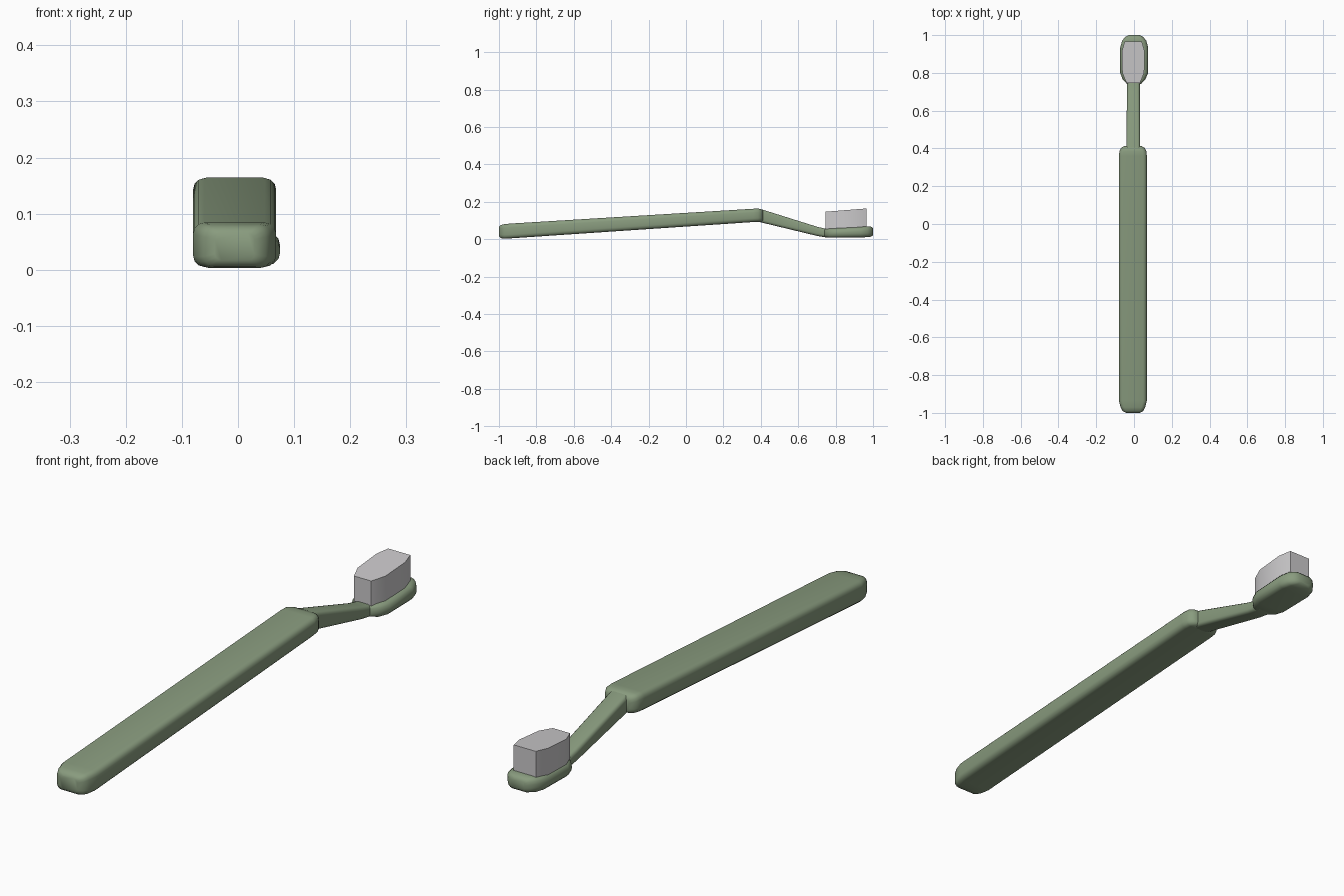
import bpy, bmesh, math

cube = bpy.data.objects.get("Cube")
if cube:
    bpy.data.objects.remove(cube, do_unlink=True)


def material(name, color):
    m = bpy.data.materials.new(name)
    m.use_nodes = True
    m.diffuse_color = color
    m.node_tree.nodes["Principled BSDF"].inputs["Base Color"].default_value = color
    return m


def finish(name, bm, mat, angle):
    bmesh.ops.recalc_face_normals(bm, faces=bm.faces)
    mesh = bpy.data.meshes.new(name)
    bm.to_mesh(mesh)
    bm.free()
    mesh.materials.append(mat)
    obj = bpy.data.objects.new(name, mesh)
    bpy.context.collection.objects.link(obj)
    bpy.ops.object.select_all(action='DESELECT')
    obj.select_set(True)
    bpy.context.view_layer.objects.active = obj
    bpy.ops.object.shade_smooth_by_angle(angle=math.radians(angle))
    return obj


def section(y, cx, half, low, high, r):
    """Rounded rectangle across the brush, four points per corner."""
    cz, hz = (low + high) / 2, (high - low) / 2
    r = min(r, half, hz)
    points = []
    for q, (sx, sz) in enumerate([(1, 1), (-1, 1), (-1, -1), (1, -1)]):
        for k in range(4):
            a = math.pi / 2 * (q + k / 3)
            points.append((cx + sx * (half - r) + r * math.cos(a), y,
                           cz + sz * (hz - r) + r * math.sin(a)))
    return points


def loft(name, stations, mat):
    bm = bmesh.new()
    rings = [[bm.verts.new(p) for p in section(*s)] for s in stations]
    for a, b in zip(rings, rings[1:]):
        for i in range(len(a)):
            j = (i + 1) % len(a)
            bm.faces.new((a[i], a[j], b[j], b[i]))
    bm.faces.new(rings[0])
    bm.faces.new(rings[-1])
    return finish(name, bm, mat, 50)


green = material("sage green", (0.25, 0.33, 0.21, 1))
grey = material("bristle grey", (0.6, 0.59, 0.6, 1))

# Handle, neck and head: y, centre x, half width, bottom, top, corner radius
loft("handle", [
    (-1.0, -0.006, 0.035, 0.016, 0.066, 0.012),
    (-0.99, -0.006, 0.055, 0.006, 0.076, 0.018),
    (-0.97, -0.006, 0.065, 0.003, 0.081, 0.02),
    (-0.935, -0.006, 0.074, 0.005, 0.084, 0.02),
    (0.36, -0.006, 0.074, 0.092, 0.163, 0.02),
    (0.385, -0.006, 0.071, 0.093, 0.164, 0.02),
    (0.403, -0.006, 0.062, 0.093, 0.16, 0.02),
    (0.413, -0.006, 0.045, 0.1, 0.15, 0.015),
], green)

loft("neck", [
    (0.37, -0.004, 0.037, 0.097, 0.162, 0.014),
    (0.41, -0.004, 0.037, 0.088, 0.158, 0.014),
    (0.7, -0.003, 0.034, 0.018, 0.067, 0.014),
    (0.76, -0.002, 0.034, 0.008, 0.053, 0.014),
    (0.79, 0, 0.034, 0.012, 0.05, 0.014),
], green)

loft("head", [
    (0.74, 0, 0.036, 0.012, 0.054, 0.018),
    (0.765, 0, 0.06, 0.008, 0.057, 0.02),
    (0.8, 0.001, 0.074, 0.008, 0.059, 0.022),
    (0.935, 0.001, 0.074, 0.01, 0.066, 0.022),
    (0.97, 0.001, 0.064, 0.011, 0.069, 0.022),
    (0.99, 0.001, 0.048, 0.014, 0.067, 0.02),
    (1.0, 0.001, 0.03, 0.022, 0.058, 0.015),
], green)

# Bristle block: an eight-sided prism with a sloping top
half_plan = [(0.036, 0.747), (0.058, 0.8), (0.06, 0.915), (0.046, 0.965)]
outline = half_plan + [(-x, y) for x, y in reversed(half_plan)]
bm = bmesh.new()
base, top = [[bm.verts.new((x - 0.004, y, z + 0.08 * (y - 0.745))) for x, y in outline]
             for z in (0.04, 0.147)]
bm.faces.new(base)
bm.faces.new(top)
for i in range(len(base)):
    j = (i + 1) % len(base)
    bm.faces.new((base[i], base[j], top[j], top[i]))
finish("bristles", bm, grey, 30)
